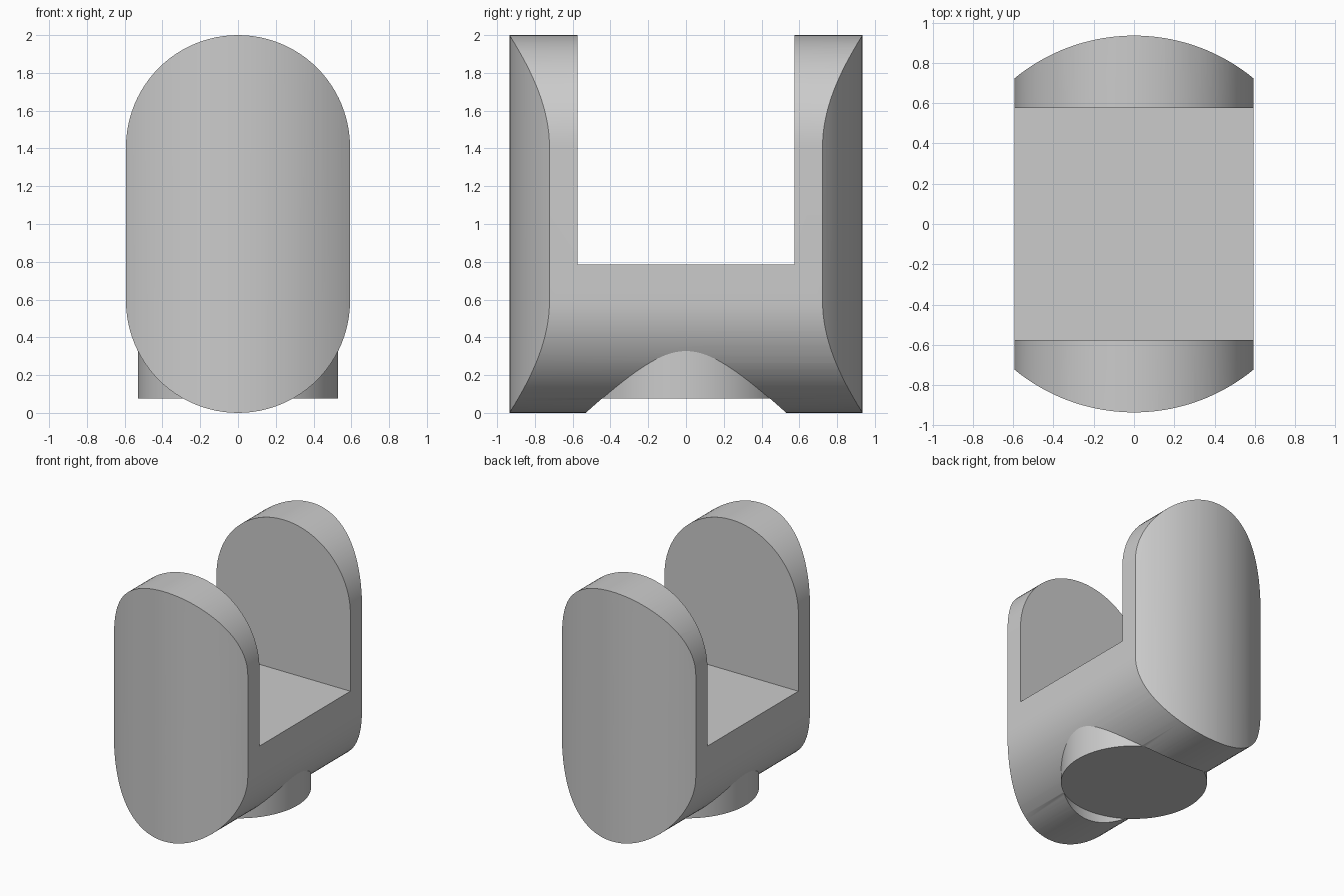
import bpy
import bmesh
from math import cos, sin, pi

if "Cube" in bpy.data.objects:
    bpy.data.objects.remove(bpy.data.objects["Cube"])

HALF_W, END_R, DISC_R, DISC_Z = 0.593, 0.935, 0.53, 0.075
SLOT_Y, SLOT_Z = 0.575, 0.785

grey = bpy.data.materials.new("light_grey")
grey.use_nodes = True
colour = (0.6, 0.6, 0.6, 1)
grey.diffuse_color = colour
grey.node_tree.nodes["Principled BSDF"].inputs["Base Color"].default_value = colour


def prism(name, profile, start, depth):
    """Extrude a closed profile of 3D points along depth, starting at offset start."""
    bm = bmesh.new()
    verts = [bm.verts.new([p + s for p, s in zip(point, start)]) for point in profile]
    face = bm.faces.new(verts)
    top = bmesh.ops.extrude_face_region(bm, geom=[face])["geom"]
    bmesh.ops.translate(bm, vec=depth, verts=[v for v in top if isinstance(v, bmesh.types.BMVert)])
    bmesh.ops.recalc_face_normals(bm, faces=bm.faces)
    mesh = bpy.data.meshes.new(name)
    bm.to_mesh(mesh)
    bm.free()
    mesh.materials.append(grey)
    obj = bpy.data.objects.new(name, mesh)
    bpy.context.collection.objects.link(obj)
    return obj


def cylinder(name, radius, low, high, sides=128):
    ring = [(radius * cos(2 * pi * i / sides), radius * sin(2 * pi * i / sides), 0)
            for i in range(sides)]
    return prism(name, ring, (0, 0, low), (0, 0, high - low))


def select(obj):
    bpy.ops.object.select_all(action='DESELECT')
    obj.select_set(True)
    bpy.context.view_layer.objects.active = obj


def boolean(obj, cutter, operation):
    mod = obj.modifiers.new(operation.lower(), 'BOOLEAN')
    mod.object, mod.operation, mod.solver = cutter, operation, 'EXACT'
    select(obj)
    bpy.ops.object.modifier_apply(modifier=mod.name)
    bpy.data.objects.remove(cutter)


# Yoke body: rounded slot outline run front to back
STEPS = 48
outline = []
for base, centre in ((0, 2 - HALF_W), (pi, HALF_W)):
    for i in range(STEPS + 1):
        a = base + pi * i / STEPS
        outline.append((HALF_W * cos(a), 0, centre + HALF_W * sin(a)))
body = prism("yoke_body", outline, (0, -1.2, 0), (0, 2.4, 0))

# Bowed front and back ends
boolean(body, cylinder("end_rounder", END_R, -0.5, 2.5, 192), 'INTERSECT')

# Open gap between the two cheeks
gap = [(-1, -SLOT_Y, 0), (1, -SLOT_Y, 0), (1, SLOT_Y, 0), (-1, SLOT_Y, 0)]
boolean(body, prism("gap_cutter", gap, (0, 0, SLOT_Z), (0, 0, 2)), 'DIFFERENCE')

# Round recess under the body, with the mounting disc filling its upper part
boolean(body, cylinder("recess_cutter", DISC_R + 0.001, -0.2, DISC_Z + 0.002), 'DIFFERENCE')
disc = cylinder("mounting_disc", DISC_R, DISC_Z, 0.5)

for obj in (body, disc):
    select(obj)
    bpy.ops.object.shade_smooth_by_angle(angle=pi / 6)
